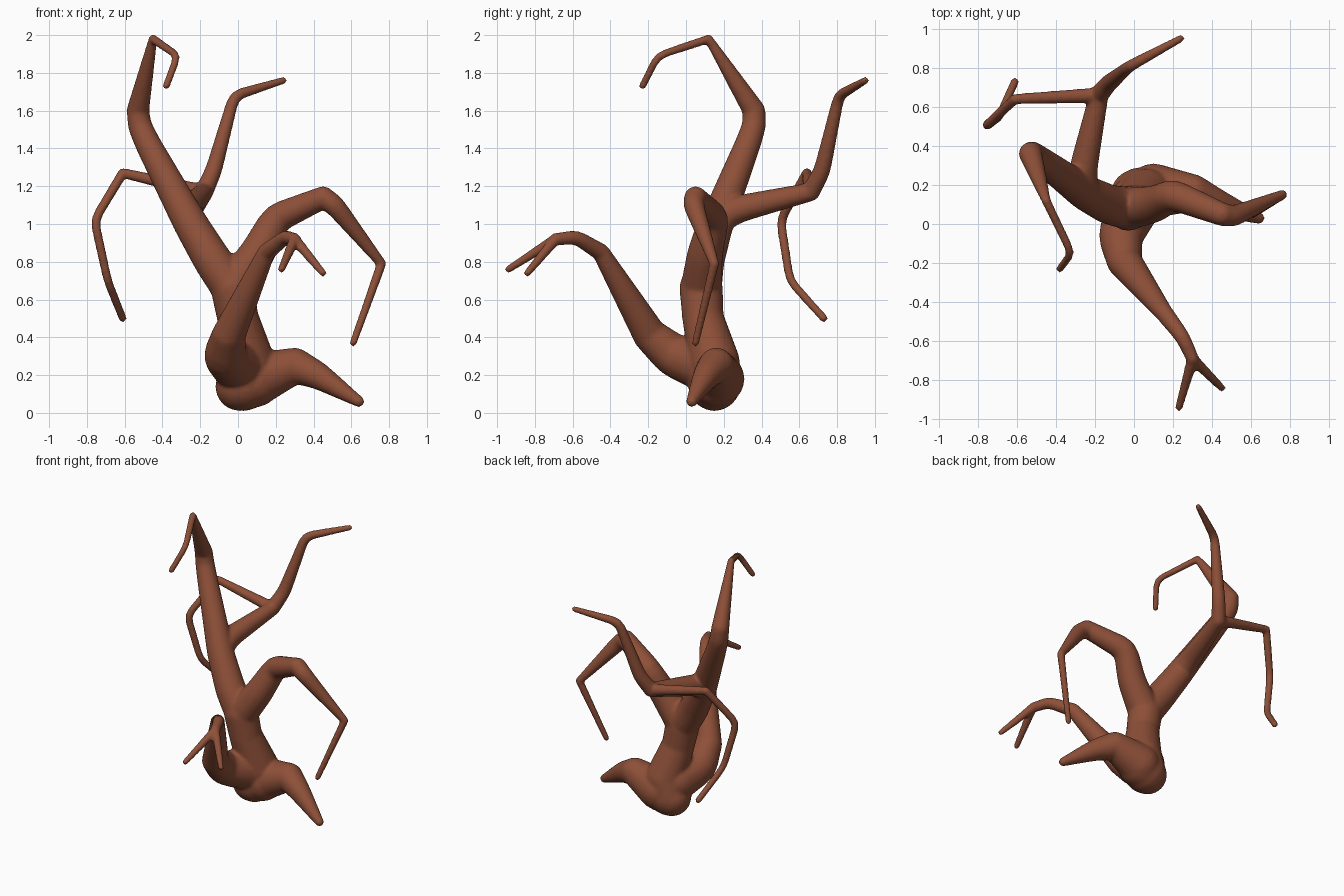
import bpy, bmesh
from mathutils import Vector

default_cube = bpy.data.objects.get("Cube")
if default_cube:
    bpy.data.objects.remove(default_cube, do_unlink=True)

# Bark material
bark = bpy.data.materials.new("brown bark")
bark.use_nodes = True
color = (.27, .08, .04, 1)
bark.diffuse_color = color
bark.node_tree.nodes["Principled BSDF"].inputs["Base Color"].default_value = color

# Unit ball directions used at every joint
ball = bmesh.new()
bmesh.ops.create_icosphere(ball, subdivisions=3, radius=1)
directions = [vert.co.copy() for vert in ball.verts]
ball.free()


def soften(points):
    """Round each bend by replacing it with three nearby points."""
    softened = [points[0]]
    for before, bend, after in zip(points, points[1:], points[2:]):
        entry, leave = (bend.lerp(side, min(.25, .05 / (side - bend).length))
                        for side in (before, after))
        softened += [entry, bend.lerp((entry + leave) / 2, .5), leave]
    return softened + [points[-1]]


def limb(tree_mesh, start_radius, end_radius, *path):
    """Limb along a path, thinning evenly with the distance travelled."""
    points = soften([Vector(point) for point in path])
    travelled = [0]
    for start, end in zip(points, points[1:]):
        travelled.append(travelled[-1] + (end - start).length)
    radii = [start_radius + (end_radius - start_radius) * distance / travelled[-1]
             for distance in travelled]
    joints = list(zip(points, radii))
    for pair in zip(joints, joints[1:]):
        verts = [tree_mesh.verts.new(center + direction * radius)
                 for center, radius in pair for direction in directions]
        hull = bmesh.ops.convex_hull(tree_mesh, input=verts)
        inner = {item for item in hull["geom_interior"] + hull["geom_unused"]
                 if isinstance(item, bmesh.types.BMVert)}
        bmesh.ops.delete(tree_mesh, geom=list(inner), context="VERTS")


bm = bmesh.new()

# Swollen base and trunk
swelling = (.06, .15, .27)
waist = (0, .09, .5)
crotch = (-.03, .08, .66)
limb(bm, .13, .14, (.01, .15, .14), (.09, .16, .17))
limb(bm, .14, .135, (.03, .15, .15), swelling)
limb(bm, .135, .11, swelling, waist)
limb(bm, .11, .115, waist, crotch)

# Root
root_knee = (.3, .16, .25)
limb(bm, .14, .095, (.1, .17, .18), root_knee)
limb(bm, .095, .03, root_knee, (.42, .11, .2), (.64, .03, .06))

# Tall main branch with a drooping twig
elbow = (-.53, .36, 1.6)
crown = (-.45, .12, 1.98)
limb(bm, .11, .06, crotch, (-.13, .1, .8), (-.25, .16, 1), (-.48, .33, 1.43),
     (-.52, .36, 1.52), elbow)
limb(bm, .06, .024, elbow, crown)
limb(bm, .024, .02, crown, (-.32, -.15, 1.89), (-.38, -.23, 1.73))

# Back branch with a rising twig and a hanging twig
node = (-.18, .66, 1.17)
bend = (-.61, .64, 1.27)
limb(bm, .08, .05, (-.26, .17, 1.03), (-.26, .28, 1.08), node)
limb(bm, .05, .02, node, (-.13, .72, 1.28), (-.02, .81, 1.68), (.24, .95, 1.76))
limb(bm, .04, .027, node, bend)
limb(bm, .027, .022, bend, (-.76, .5, 1.02), (-.69, .55, .7), (-.61, .73, .5))

# Left arching branch
arch = (.45, .05, 1.14)
wrist = (.76, .15, .79)
limb(bm, .11, .06, crotch, (.1, .1, .84), (.2, .15, 1.03), arch)
limb(bm, .06, .026, arch, (.51, .04, 1.1), wrist)
limb(bm, .026, .02, wrist, (.61, .05, .37))

# Front branch with a forked tip
hip = (-.05, -.19, .41)
knee = (.15, -.45, .85)
fork = (.3, -.69, .92)
limb(bm, .14, .09, (0, .1, .25), (-.07, -.06, .3), hip)
limb(bm, .09, .047, hip, knee)
limb(bm, .047, .033, knee, (.25, -.58, .93), fork)
for tip in ((.45, -.84, .74), (.23, -.94, .76)):
    limb(bm, .03, .02, fork, tip)

bmesh.ops.recalc_face_normals(bm, faces=bm.faces)
mesh = bpy.data.meshes.new("bare_tree")
bm.to_mesh(mesh)
bm.free()
mesh.materials.append(bark)
tree = bpy.data.objects.new("bare_tree", mesh)
bpy.context.collection.objects.link(tree)

# Fuse the limbs into one skin and relax the joints
fuse = tree.modifiers.new("fuse", "REMESH")
fuse.mode = "VOXEL"
fuse.voxel_size = .01
fuse.use_smooth_shade = True
relax = tree.modifiers.new("relax", "SMOOTH")
relax.factor = .5
relax.iterations = 9
